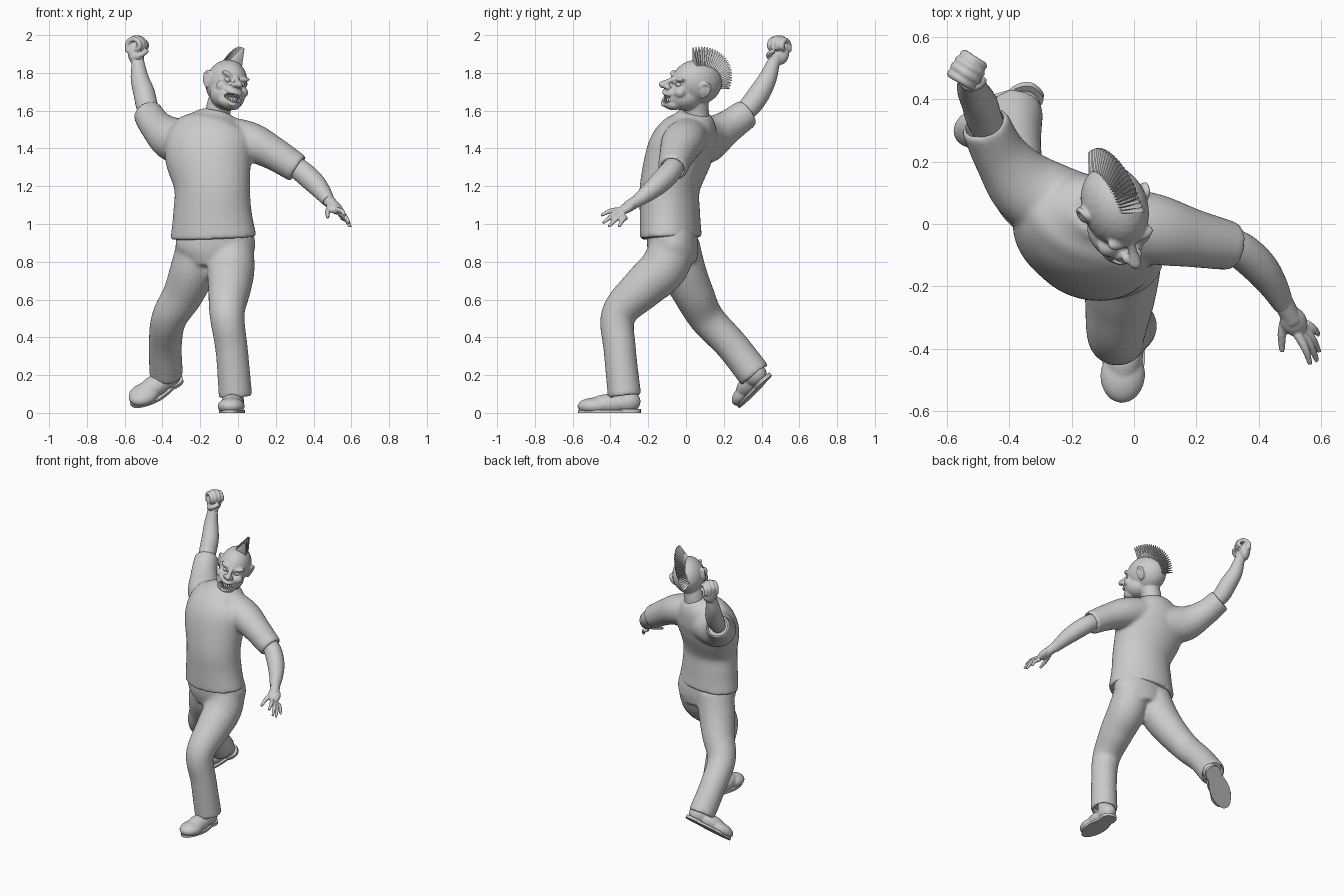
import bpy, bmesh
from math import sin, cos, pi, radians
from mathutils import Vector, Matrix

cube = bpy.data.objects.get("Cube")
if cube:
    bpy.data.objects.remove(cube)

grey = bpy.data.materials.new("plain grey")
grey.use_nodes = True
grey.diffuse_color = (0.6, 0.6, 0.6, 1)
grey.node_tree.nodes["Principled BSDF"].inputs["Base Color"].default_value = (0.6, 0.6, 0.6, 1)


def blob(bm, centre, radii, frame=Matrix(), turn=0):
    """Ellipsoid, turned about y, in a local frame."""
    m = frame @ Matrix.Translation(centre) @ Matrix.Rotation(radians(turn), 4, "Y") @ Matrix.Diagonal((*radii, 1))
    bmesh.ops.create_uvsphere(bm, u_segments=24, v_segments=16, radius=1, matrix=m)


def tube(bm, path, ref=(1, 0.03, 0.02), frame=Matrix(), steps=6, sides=36):
    """Smooth closed tube through (x, y, z, radius[, second radius])."""
    pts = [Vector((*p, p[3])) if len(p) == 4 else Vector(p) for p in path]
    ext = [2 * pts[0] - pts[1]] + pts + [2 * pts[-1] - pts[-2]]
    line = []
    for a, b, c, d in zip(ext, ext[1:], ext[2:], ext[3:]):
        for i in range(steps):
            t = i / steps
            line.append(b + (c - a) * t / 2 + (2 * a - 5 * b + 4 * c - d) * t * t / 2
                        + (3 * b - a - 3 * c + d) * t ** 3 / 2)
    line.append(pts[-1])
    rings = []
    for i, p in enumerate(line):
        tangent = (line[min(i + 1, len(line) - 1)].xyz - line[max(i - 1, 0)].xyz).normalized()
        u = Vector(ref)
        u = (u - tangent * u.dot(tangent)).normalized()
        v = tangent.cross(u)
        rings.append([bm.verts.new(frame @ (p.xyz + u * p[3] * cos(a) + v * p[4] * sin(a)))
                      for a in (2 * pi * j / sides for j in range(sides))])
    for r, s in zip(rings, rings[1:]):
        for j in range(sides):
            k = (j + 1) % sides
            bm.faces.new((r[j], r[k], s[k], s[j]))
    bm.faces.new(rings[0])
    bm.faces.new(rings[-1])


def finish(name, bm, voxel=0, smooth=3, angle=40):
    """Turn the parts into one object, fused into a single skin if a voxel size is given."""
    bmesh.ops.recalc_face_normals(bm, faces=bm.faces)
    mesh = bpy.data.meshes.new(name)
    bm.to_mesh(mesh)
    bm.free()
    mesh.materials.append(grey)
    obj = bpy.data.objects.new(name, mesh)
    bpy.context.collection.objects.link(obj)
    if voxel:
        fuse = obj.modifiers.new("fuse", "REMESH")
        fuse.mode, fuse.voxel_size, fuse.use_smooth_shade = "VOXEL", voxel, True
        soft = obj.modifiers.new("soften", "SMOOTH")
        soft.factor, soft.iterations = 0.5, smooth
        bake(obj)
    bpy.ops.object.select_all(action="DESELECT")
    obj.select_set(True)
    bpy.context.view_layer.objects.active = obj
    bpy.ops.object.shade_smooth_by_angle(angle=radians(angle))
    return obj


def bake(obj):
    graph = bpy.context.evaluated_depsgraph_get()
    mesh = bpy.data.meshes.new_from_object(obj.evaluated_get(graph))
    obj.modifiers.clear()
    obj.data = mesh


def hollow(obj, bm):
    """Cut the given volumes out of an object."""
    cutter = finish("hollow_cutter", bm)
    cutter.hide_render = True
    cut = obj.modifiers.new("hollow", "BOOLEAN")
    cut.operation, cut.object = "DIFFERENCE", cutter
    bake(obj)
    bpy.data.objects.remove(cutter)


def open_ends(obj, ends, depth=.05):
    """Hollow the ends of sleeves or trouser legs: (end, direction outward, radius)."""
    bm = bmesh.new()
    for end, out, radius in ends:
        end, out = Vector(end), Vector(out).normalized()
        tube(bm, [(*(end - out * depth), radius), (*(end + out * .03), radius)], ref=(.9, .4, .3))
    hollow(obj, bm)


# Shirt: torso and two short sleeves
bm = bmesh.new()
tube(bm, [(-.13, -.08, .925, .232, .16), (-.135, -.085, 1.05, .212, .157), (-.137, -.085, 1.2, .203, .157),
          (-.155, -.035, 1.37, .236, .172), (-.142, .01, 1.47, .228, .157), (-.125, .035, 1.535, .165, .125),
          (-.112, .045, 1.592, .085, .082)], ref=(.97, -.22, 0))
tube(bm, [(-.1, .03, 1.475, .1), (.06, -.015, 1.437, .113, .104), (.19, -.046, 1.373, .094, .089),
          (.318, -.072, 1.292, .078)], ref=(0, 1, 0))
tube(bm, [(-.2, .05, 1.43, .12), (-.335, .11, 1.445, .12), (-.425, .215, 1.51, .09), (-.48, .324, 1.588, .079)],
     ref=(1, 0, .1))
shirt = finish("shirt", bm, .009, 18)
open_ends(shirt, [((.318, -.072, 1.292), (.128, -.03, -.085), .064), ((-.48, .324, 1.588), (-.06, .109, .076), .065)])

# Trousers: pelvis and two legs with open cuffs
bm = bmesh.new()
tube(bm, [(-.125, -.08, 1, .19, .13), (-.12, -.07, .88, .212, .135), (-.125, -.06, .79, .165, .12)])
tube(bm, [(-.042, -.06, .9, .122), (-.038, -.12, .765, .126), (-.045, -.23, .66, .114), (-.058, -.357, .52, .093),
          (-.033, -.35, .33, .086), (-.013, -.325, .085, .089)])
tube(bm, [(-.2, -.05, .9, .12), (-.235, -.02, .765, .122), (-.29, .04, .63, .108), (-.365, .11, .5, .094),
          (-.385, .24, .36, .088), (-.38, .365, .2, .089)])
trousers = finish("trousers", bm, .009, 18)
open_ends(trousers, [((-.013, -.325, .085), (.02, .025, -.24), .075), ((-.38, .365, .2), (.005, .125, -.16), .075)])

# Forearms
bm = bmesh.new()
tube(bm, [(.26, -.05, 1.33, .05), (.335, -.08, 1.28, .058), (.4, -.135, 1.222, .057), (.445, -.195, 1.17, .047),
          (.48, -.26, 1.12, .033)], ref=(0, 1, 0))
finish("left_forearm", bm)
bm = bmesh.new()
tube(bm, [(-.45, .27, 1.56, .05), (-.48, .335, 1.62, .057), (-.496, .387, 1.69, .057), (-.52, .432, 1.77, .048),
          (-.53, .465, 1.86, .033)])
finish("right_forearm", bm)

# Left hand, open and hanging
bm = bmesh.new()
palm = Matrix.LocRotScale((.512, -.312, 1.087), Vector((.45, -.7, -.5)).to_track_quat("Z", "X"), (.026, .042, .058))
blob(bm, (0, 0, 0), (1, 1, 1), palm)
tube(bm, [(.475, -.245, 1.13, .033), (.51, -.31, 1.09, .03)])
tips = [(.565, -.45, 1.045), (.588, -.44, 1.005), (.594, -.41, .985), (.592, -.355, .985)]
for i, tip in enumerate(tips):
    base = Vector((.525 + .008 * i, -.355 + .012 * i, 1.075 - .013 * i))
    mid = base.lerp(Vector(tip), .5) + Vector((.006, 0, .008))
    tube(bm, [(*base, .015), (*mid, .013), (*tip, .008)], sides=10)
tube(bm, [(.49, -.29, 1.09, .018), (.475, -.35, 1.065, .015), (.475, -.41, 1.035, .009)], sides=10)
finish("left_hand", bm, .005, 2)

# Right hand, clenched
bm = bmesh.new()
fist = Matrix.Translation((-.535, .495, 1.91)) @ Matrix.Rotation(radians(-32), 4, "Z")
tube(bm, [(-.53, .46, 1.84, .034), (-.535, .485, 1.9, .036)])
blob(bm, (-.008, 0, -.005), (.038, .05, .062), fist)
for i, size in enumerate((.93, 1.02, 1, .85)):
    y = (i - 1.5) * .025
    tube(bm, [(-.034, y, 0, .014), (-.036 * size, y, .05 * size, .015), (0, y, .075 * size, .014),
              (.036 * size, y, .058 * size, .014), (.042 * size, y, .026, .013), (.015, y, .012, .012)],
         ref=(0, 1, 0), frame=fist, sides=10)
tube(bm, [(0, -.035, -.035, .02), (.035, -.042, -.02, .017), (.058, -.022, -.005, .014), (.064, .005, .008, .011)],
     frame=fist, sides=10)
finish("right_fist", bm, .005, 2)


# Shoes: rounded upper over a flat sole and heel
def shoe(name, frame):
    bm = bmesh.new()
    for c, r in [((0, .015, .06), (.057, .07, .06)), ((0, -.08, .047), (.062, .11, .053)),
                 ((0, -.16, .035), (.072, .09, .046))]:
        blob(bm, c, r)
    tube(bm, [(0, 0, .04, .045), (0, 0, .1, .05, .056), (0, .01, .16, .05, .056)])
    for v in bm.verts:
        v.co.z = max(v.co.z, .006)
    bmesh.ops.transform(bm, matrix=frame, verts=bm.verts)
    finish(name + "_upper", bm, .007)
    bm = bmesh.new()
    for depth, start, end in [(.016, -.247, .084), (.02, -.03, .086)]:
        outline = []
        for j in range(32):
            a = 2 * pi * j / 32
            y = (start + end) / 2 + (end - start) / 2 * cos(a)
            width = .053 + .016 * sin(max(0, -y) / .25 * pi)
            edge = sin(a)
            outline.append(bm.verts.new((width * abs(edge) ** .7 * (1 if edge > 0 else -1), y, 0)))
        face = bm.faces.new(outline)
        top = bmesh.ops.extrude_face_region(bm, geom=[face])["geom"]
        bmesh.ops.translate(bm, vec=(0, 0, depth), verts=[g for g in top if isinstance(g, bmesh.types.BMVert)])
    bmesh.ops.transform(bm, matrix=frame, verts=bm.verts)
    finish(name + "_sole", bm)


shoe("left_shoe", Matrix.Translation((-.025, -.325, 0)) @ Matrix.Rotation(radians(-4), 4, "Z"))
back = Vector((.77, .43, .46)).normalized()
up = Vector((0, -.6, .8))
up = (up - back * up.dot(back)).normalized()
turn = Matrix((back.cross(up), back, up)).transposed().to_4x4()
shoe("right_shoe", Matrix.Translation((-.37, .4, .147)) @ turn)

# Head: skull, jaw, brow, cheeks, nose and lips fused with the neck
head = Matrix.Translation((-.06, .045, 1.74)) @ Matrix.Rotation(radians(21), 4, "Z") @ Matrix.Rotation(radians(17), 4, "Y")
bm = bmesh.new()
tube(bm, [(-.112, .055, 1.5, .066), (-.105, .055, 1.6, .066), (-.078, .05, 1.7, .066)])
for c, r in [((0, .012, .01), (.104, .138, .122)), ((0, -.055, -.062), (.094, .1, .078)),
             ((0, -.112, -.1), (.064, .058, .04)), ((0, -.118, -.04), (.062, .048, .03)),
             ((0, -.178, -.002), (.021, .025, .019))]:
    blob(bm, c, r, head)
tube(bm, [(0, -.1, .045, .014), (0, -.14, .02, .014), (0, -.175, .002, .018)], frame=head)
for s in (-1, 1):
    blob(bm, (s * .056, -.1, -.028), (.036, .034, .032), head)
    blob(bm, (s * .04, -.1, .038), (.042, .024, .015), head, s * -16)
    blob(bm, (s * .02, -.158, -.01), (.015, .018, .013), head)
    # Ear rim and bowl
    blob(bm, (s * .104, .022, -.005), (.014, .028, .038), head)
    tube(bm, [(s * .098, -.006, .01, .009), (s * .11, .012, .036, .009), (s * .118, .04, .025, .009),
              (s * .113, .036, -.015, .009), (s * .1, .008, -.045, .009)], frame=head, sides=10)
for level, bend in ((-.052, 5), (-.113, 20)):
    tube(bm, [(x, -.166 + 14 * x * x, level + bend * x * x, .010) for x in (-.058, -.03, 0, .03, .058)],
         ref=(0, 0, 1), frame=head, sides=10)
skin = finish("head", bm, .0055, 5)

# Hollow out the mouth and the eye sockets
bm = bmesh.new()
blob(bm, (0, -.16, -.077), (.05, .06, .022), head)
for s in (-1, 1):
    blob(bm, (s * .042, -.138, .012), (.024, .03, .011), head, s * -12)
hollow(skin, bm)

# Eyes and teeth
bm = bmesh.new()
for s in (-1, 1):
    blob(bm, (s * .041, -.103, .012), (.018, .019, .016), head)
finish("eyes", bm)
bm = bmesh.new()
for i in range(-3, 4):
    x = i * .0125
    for z, flip in ((-.066 + 5 * x * x, pi), (-.092 + 10 * x * x, 0)):
        m = head @ Matrix.Translation((x, -.156 + 14 * x * x, z)) @ Matrix.Rotation(flip, 4, "X")
        bmesh.ops.create_cone(bm, cap_ends=True, segments=8, radius1=.0065, radius2=.002, depth=.022, matrix=m)
finish("teeth", bm)

# Mohawk: a fan of flat spikes over the crown
bm = bmesh.new()
count = 26
for i in range(count):
    t = i / (count - 1)
    m = (head @ Matrix.Translation((0, .015, .01)) @ Matrix.Rotation(radians(6), 4, "Y")
         @ Matrix.Rotation(radians(15 - 115 * t), 4, "X")
         @ Matrix.Translation((0, 0, .155 - .004 * t)) @ Matrix.Diagonal((1, .22, 1, 1)))
    bmesh.ops.create_cone(bm, cap_ends=True, segments=8, radius1=.042, radius2=.007,
                          depth=.1 - .02 * t, matrix=m)
finish("mohawk", bm)
